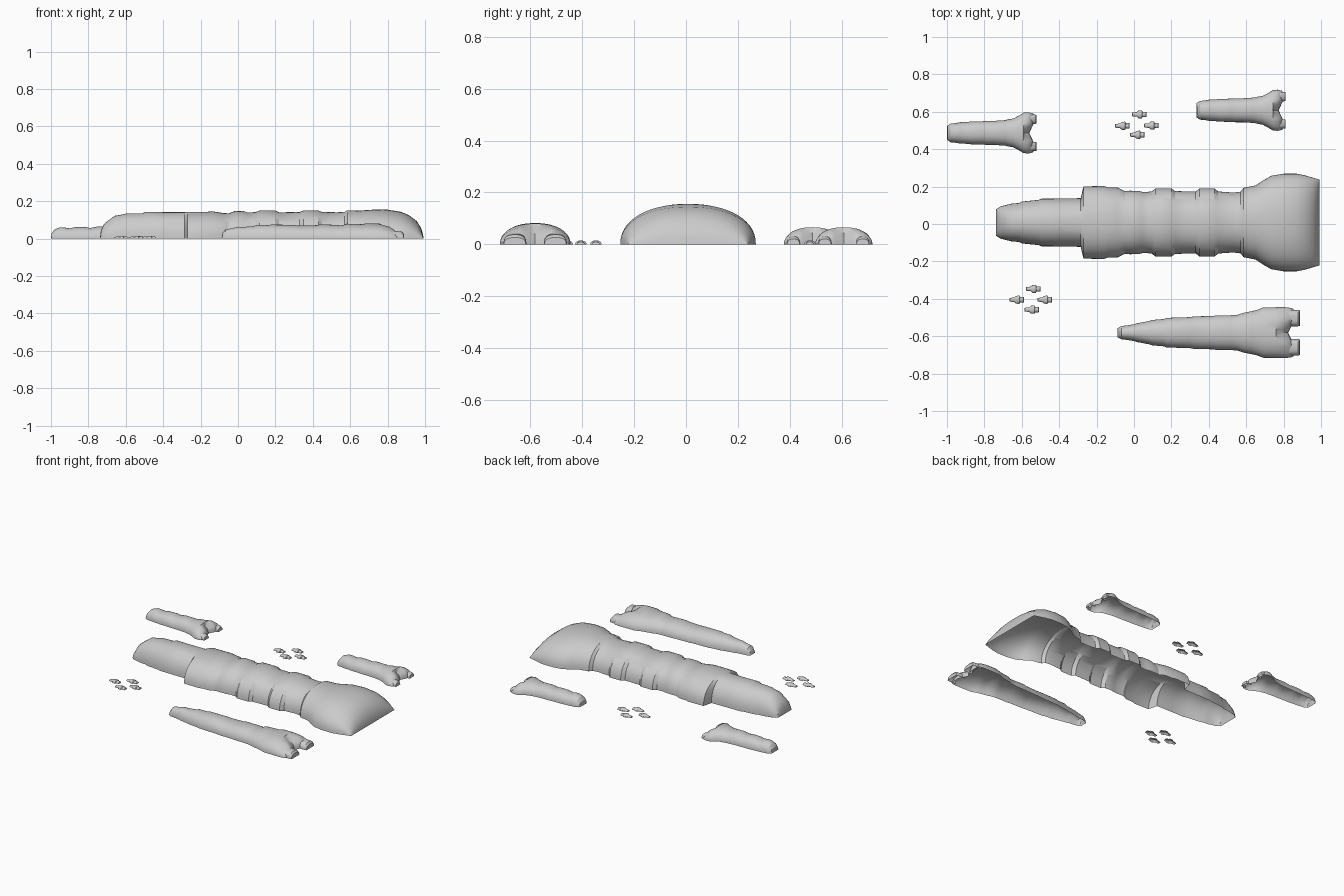
import bpy, math

SEG = 28


def loft(name, stations, cx=0.0, cy=0.0, power=2.2, notch=0.0, tail=0):
    """Open-bottomed domed hull; stations are (x, half width, height).
    The last `tail` stations are pulled forward at the centre to form a notch."""
    verts, faces = [], []
    n = len(stations)
    for i, (x, w, h) in enumerate(stations):
        for j in range(SEG + 1):
            a = math.pi * j / SEG
            c, s = math.cos(a), math.sin(a)
            t = math.copysign(abs(c) ** (2 / power), c)
            z = max(s, 0) ** (2 / power)
            k = max(0, 1 - abs(t) / 0.45) if i >= n - tail else 0
            verts.append((cx + x - notch * k, cy + w * t, h * z * (1 - 0.25 * k)))
    r = SEG + 1
    for i in range(n - 1):
        for j in range(SEG):
            a = i * r + j
            faces.append((a, a + 1, a + r + 1, a + r))
    me = bpy.data.meshes.new(name)
    me.from_pydata(verts, [], faces)
    me.validate()
    ob = bpy.data.objects.new(name, me)
    bpy.context.collection.objects.link(ob)
    bpy.context.view_layer.objects.active = ob
    ob.select_set(True)
    bpy.ops.object.shade_smooth_by_angle(angle=math.radians(30))
    ob.select_set(False)
    return ob


# Flagship: stepped hull with ribs and a broad stern
loft("flagship_hull", [
    (-.738, .070, 0), (-.733, .074, .045), (-.715, .086, .08), (-.69, .092, .10),
    (-.66, .10, .122), (-.615, .104, .13), (-.60, .112, .134), (-.51, .121, .136),
    (-.495, .127, .143), (-.40, .128, .142), (-.285, .13, .142), (-.27, .193, .143),
    (-.16, .195, .144), (-.14, .188, .147), (-.085, .186, .138), (-.05, .168, .135),
    (-.02, .170, .147), (.03, .168, .148), (.05, .162, .140), (.095, .166, .142),
    (.115, .183, .150), (.20, .183, .150), (.22, .168, .141), (.33, .165, .142),
    (.35, .183, .151), (.43, .183, .151), (.45, .166, .143), (.53, .160, .141),
    (.57, .165, .143), (.585, .185, .152), (.65, .198, .150), (.69, .225, .153),
    (.735, .250, .156), (.80, .261, .155), (.87, .261, .144), (.915, .252, .125),
    (.955, .240, .095), (.98, .233, .055), (.99, .230, .02), (.992, .228, 0)],
    cy=.008)


def engines(name, x0, x1, cx, cy, off, w, h):
    # Paired engine nozzles
    for side in (-1, 1):
        loft(f"{name}_engine_{'left' if side > 0 else 'right'}",
             [(x0, w, h), (x1 - .012, w, h * .85), (x1 - .002, w * .95, h * .6), (x1, w * .92, 0)],
             cx, cy + side * off, 2.6)


# Long cruiser
loft("cruiser_hull", [
    (-.088, .024, 0), (-.083, .027, .03), (-.068, .035, .05), (-.03, .040, .055),
    (0, .045, .064), (.015, .050, .062), (.08, .062, .066), (.10, .068, .073),
    (.16, .073, .072), (.175, .079, .075), (.30, .083, .074), (.32, .087, .070),
    (.42, .089, .072), (.44, .092, .076), (.52, .093, .074), (.555, .096, .070),
    (.58, .105, .080), (.63, .115, .079), (.66, .122, .077), (.69, .134, .082),
    (.76, .136, .080), (.81, .136, .070), (.84, .132, .048), (.85, .128, .025),
    (.852, .126, 0)], cy=-.581, notch=.028, tail=4)
engines("cruiser", .82, .888, 0, -.581, .078, .044, .044)

# Two matching escorts
for name, dx, cy in (("escort_a", 0, .487), ("escort_b", 1.333, .608)):
    loft(name + "_hull", [
        (-1.0, .034, 0), (-.996, .040, .03), (-.98, .050, .050), (-.95, .053, .061),
        (-.93, .057, .060), (-.90, .058, .055), (-.87, .061, .062), (-.81, .062, .062),
        (-.79, .064, .057), (-.75, .064, .065), (-.69, .068, .063), (-.67, .073, .059),
        (-.645, .077, .066), (-.62, .090, .064), (-.59, .108, .066), (-.565, .110, .058),
        (-.547, .106, .04), (-.540, .104, .02), (-.538, .102, 0)],
        dx, cy, notch=.022, tail=4)
    engines(name, -.56, -.522, dx, cy, .073, .025, .034)

# Two squadrons of small fighters
spots = [(-.06, .525), (.03, .586), (.095, .526), (.02, .477),
         (-.625, -.405), (-.537, -.347), (-.475, -.405), (-.545, -.458)]
for i, (cx, cy) in enumerate(spots):
    loft(f"fighter_{i + 1}", [
        (-.041, .008, 0), (-.038, .010, .008), (-.015, .012, .013), (-.006, .021, .015),
        (.012, .022, .015), (.016, .014, .012), (.034, .014, .010), (.037, .013, 0)], cx, cy)
